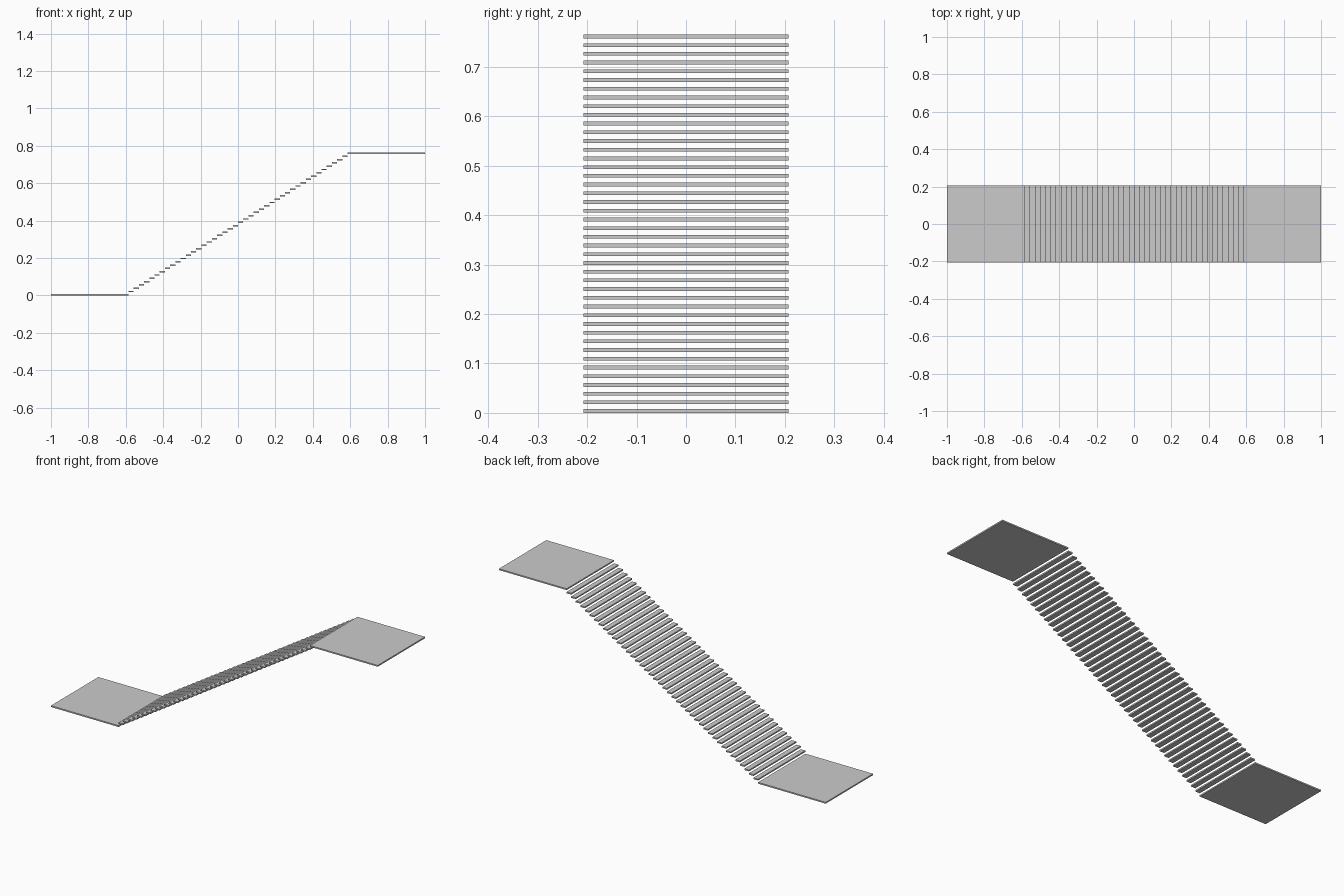
import bpy

if "Cube" in bpy.data.objects:
    bpy.data.objects.remove(bpy.data.objects["Cube"])

STEPS = 42
WIDTH = 0.414          # across y
LANDING = 0.414        # landing length along x
THICK = 0.0075
HEIGHT = 0.765
RUN = (2 - 2 * LANDING) / STEPS
RISE = (HEIGHT - THICK) / (STEPS + 1)


def slab(name, x0, x1, z0):
    """Flat plate from x0 to x1 with its underside at z0."""
    bpy.ops.mesh.primitive_cube_add(size=1, location=((x0 + x1) / 2, 0, z0 + THICK / 2))
    ob = bpy.context.object
    ob.name = name
    ob.scale = (x1 - x0, WIDTH, THICK)
    bpy.ops.object.transform_apply(location=False, rotation=False, scale=True)
    return ob


# Landings at the bottom and top
slab("lower_landing", -1, -1 + LANDING, 0)
slab("upper_landing", 1 - LANDING, 1, HEIGHT - THICK)

# Flight of floating treads
start = -1 + LANDING
treads = slab("stair_treads", start, start + RUN, RISE)
arr = treads.modifiers.new("flight", 'ARRAY')
arr.count = STEPS
arr.use_relative_offset = False
arr.use_constant_offset = True
arr.constant_offset_displace = (RUN, 0, RISE)
